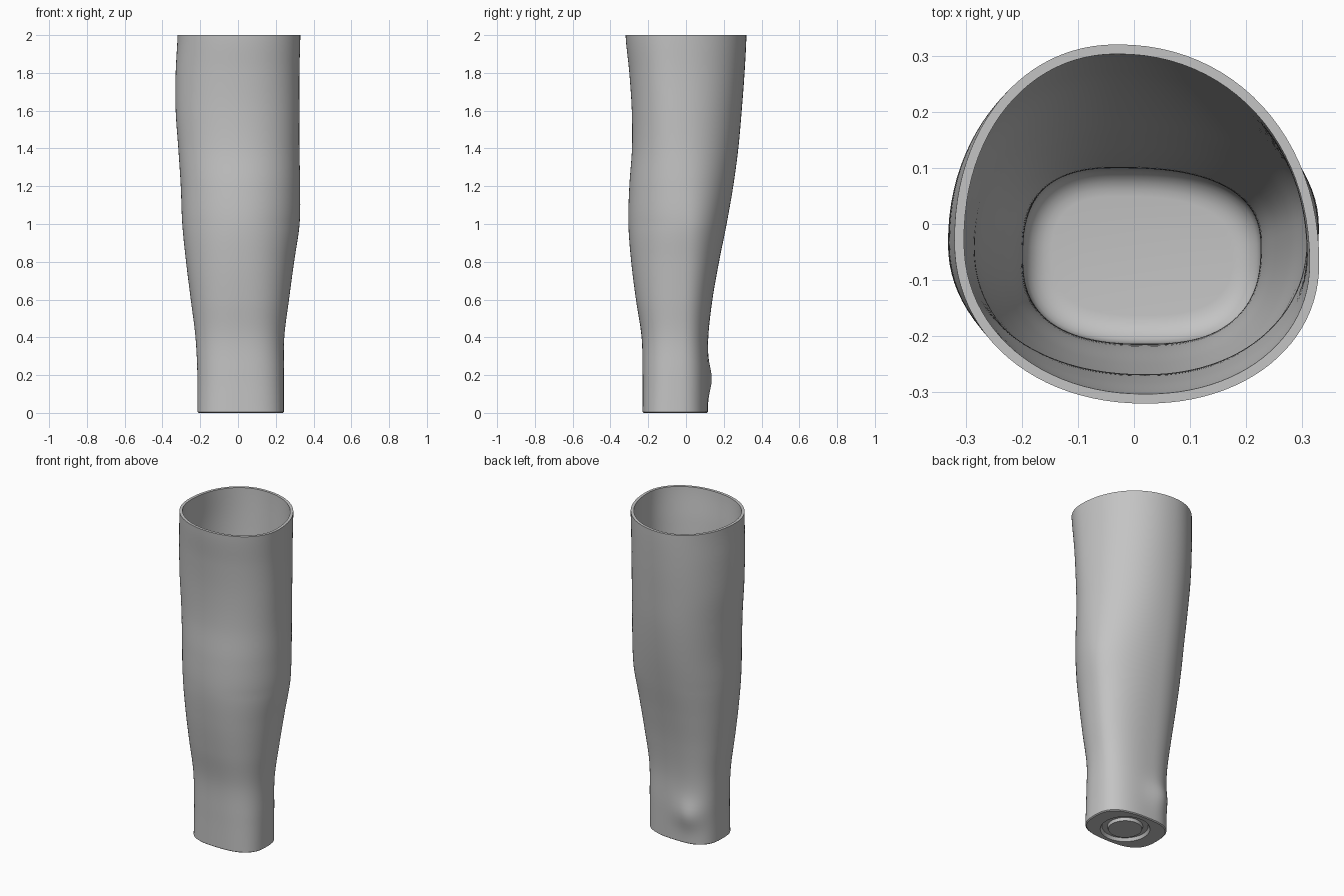
import bpy, bmesh, math

cube = bpy.data.objects.get("Cube")
if cube:
    bpy.data.objects.remove(cube, do_unlink=True)

SEGMENTS = 96
STEP = 0.2
WALL = 0.017
FLOOR = 0.06

# Limb extents at even heights: left x, right x, front y, back y
EXTENTS = [
    (-.215, .243, -.23, .115),
    (-.215, .243, -.23, .118),
    (-.225, .245, -.235, .118),
    (-.25, .27, -.265, .14),
    (-.275, .297, -.29, .175),
    (-.295, .326, -.305, .215),
    (-.303, .329, -.30, .25),
    (-.316, .325, -.286, .277),
    (-.33, .325, -.287, .295),
    (-.33, .325, -.30, .31),
    (-.32, .33, -.32, .32),
]


def extents_at(z):
    """Smooth interpolation through the extents table."""
    last = len(EXTENTS) - 1
    i = min(int(z / STEP), last - 1)
    t = z / STEP - i
    rows = [EXTENTS[max(0, min(last, i + k))] for k in (-1, 0, 1, 2)]
    return [b + t * ((c - a) + t * ((2 * a - 5 * b + 4 * c - d)
            + t * (3 * b - a - 3 * c + d))) / 2
            for a, b, c, d in zip(*rows)]


def angles():
    return [2 * math.pi * i / SEGMENTS for i in range(SEGMENTS)]


def limb_ring(z, inset=0.0, height=None, knob=False):
    """Four joined superellipse quadrants, squarer near the wrist."""
    left, right, front, back = extents_at(z)
    left, right = left + inset, right - inset
    front, back = front + inset, back - inset
    side_y = -.06 + .06 * z if z < 1 else -.07 * (z - 1)
    power = 2 / (2.1 + .6 * max(0, 1 - z))
    ring = []
    for a in angles():
        c, s = math.cos(a), math.sin(a)
        mid_x = -.03 if s > 0 else .02
        mid_y = side_y if c > 0 else -.06 + .015 * z
        rx = right - mid_x if c > 0 else mid_x - left
        ry = back - mid_y if s > 0 else mid_y - front
        x = mid_x + math.copysign(abs(c) ** power, c) * rx
        y = mid_y + math.copysign(abs(s) ** power, s) * ry
        if knob:  # wrist bone at the back
            d = (x + .09) ** 2 + (y - .1) ** 2 + (z - .18) ** 2
            push = .022 * math.exp(-d / .007)
            x, y = x - push * .35, y + push
        ring.append((x, y, z if height is None else height))
    return ring


def circle_ring(radius, z):
    return [(.015 + radius * math.cos(a), -.06 + radius * math.sin(a), z)
            for a in angles()]


def loft(name, rings, material):
    bm = bmesh.new()
    loops = [[bm.verts.new(p) for p in ring] for ring in rings]
    for low, high in zip(loops, loops[1:]):
        for i in range(SEGMENTS):
            j = (i + 1) % SEGMENTS
            bm.faces.new((low[i], low[j], high[j], high[i]))
    bm.faces.new(loops[0][::-1])
    bm.faces.new(loops[-1])
    mesh = bpy.data.meshes.new(name)
    bm.to_mesh(mesh)
    bm.free()
    mesh.materials.append(material)
    obj = bpy.data.objects.new(name, mesh)
    bpy.context.collection.objects.link(obj)
    bpy.ops.object.select_all(action='DESELECT')
    obj.select_set(True)
    bpy.context.view_layer.objects.active = obj
    bpy.ops.object.shade_smooth_by_angle(angle=math.radians(35))
    return obj


grey = bpy.data.materials.new("plain_grey")
grey.use_nodes = True
colour = (.55, .55, .55, 1)
grey.diffuse_color = colour
grey.node_tree.nodes["Principled BSDF"].inputs["Base Color"].default_value = colour

# Underside: centre disc and ring groove
rings = [circle_ring(.095, 0), circle_ring(.1, .018),
         circle_ring(.13, .018), circle_ring(.14, 0)]
# Outer skin with a tiny rounded bottom edge
rings.append(limb_ring(0, inset=.006))
rings += [limb_ring(2 * k / 80, height=max(.005, 2 * k / 80), knob=True)
          for k in range(81)]
# Rim and inner wall
rings += [limb_ring(2 - k / 40, inset=WALL) for k in range(75)]
# Rounded edge of the inner floor
for k in range(1, 7):
    a = math.pi / 2 * k / 6
    rings.append(limb_ring(.1, inset=WALL + .05 * (1 - math.cos(a)),
                           height=FLOOR + .05 * (1 - math.sin(a))))

loft("hollow_forearm", rings, grey)
